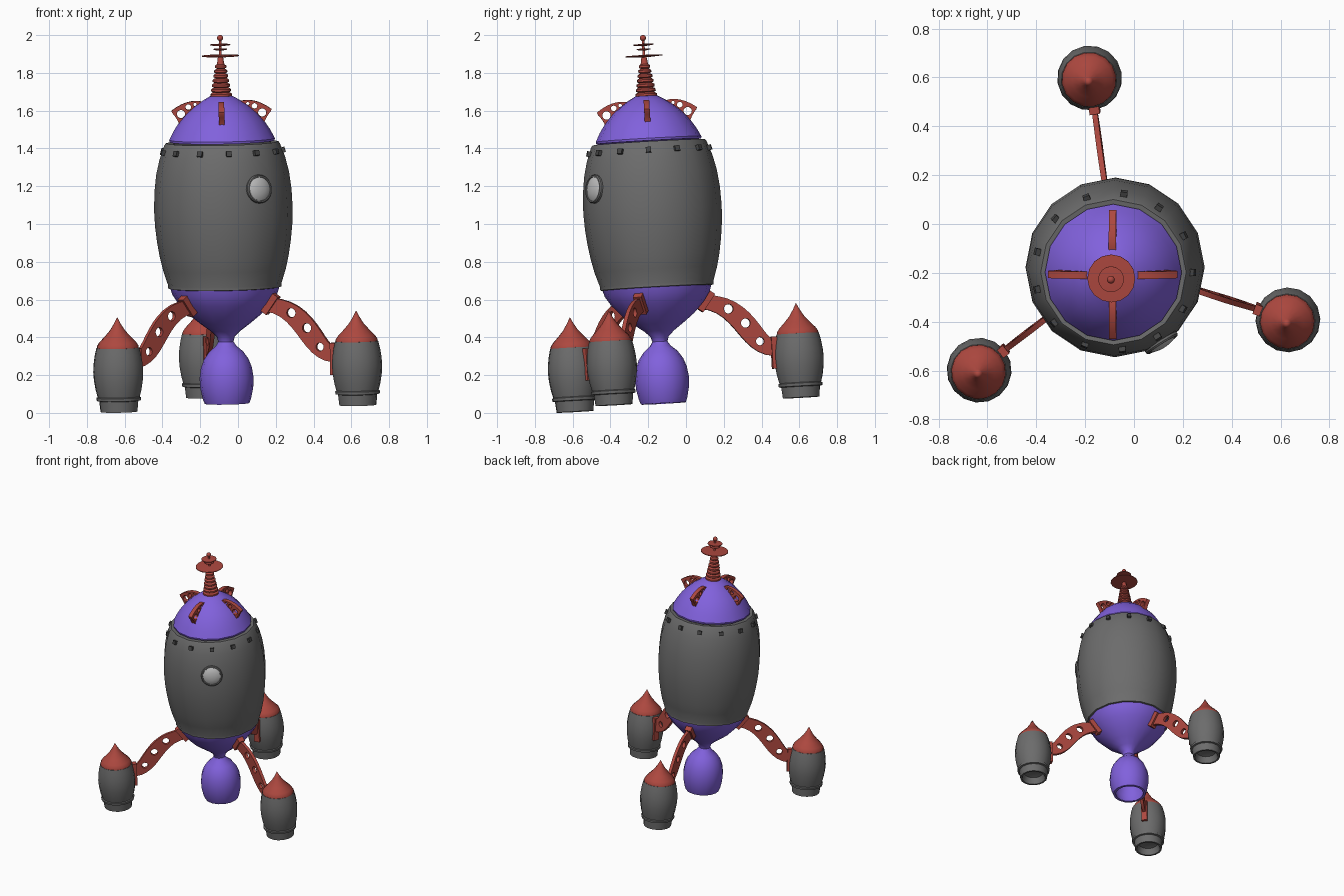
import bpy, bmesh
from math import pi, sin, cos, radians
from mathutils import Matrix, Vector
from mathutils.geometry import interpolate_bezier

if "Cube" in bpy.data.objects:
    bpy.data.objects.remove(bpy.data.objects["Cube"])

# The whole rocket leans slightly: local z axis is the hull axis
LEAN = Matrix.Translation((-0.057, -0.117, 0)) @ Vector((0, 0, 1)).rotation_difference(
    Vector((-0.019, -0.056, 1))).to_matrix().to_4x4()


def material(name, rgb):
    m = bpy.data.materials.new(name)
    m.diffuse_color = (*rgb, 1)
    m.use_nodes = True
    m.node_tree.nodes["Principled BSDF"].inputs["Base Color"].default_value = m.diffuse_color
    return m


RED = material("red", (0.42, 0.065, 0.05))
PURPLE = material("purple", (0.22, 0.12, 0.72))
GREY = material("hull_grey", (0.15, 0.15, 0.15))
DARK = material("dark_grey", (0.06, 0.06, 0.06))
LIGHT = material("light_grey", (0.5, 0.5, 0.5))


def spin(deg):
    return Matrix.Rotation(radians(deg), 4, 'Z')


def finish(name, mesh, mat, local=Matrix(), smooth=True):
    mesh.materials.clear()
    mesh.materials.append(mat)
    ob = bpy.data.objects.new(name, mesh)
    bpy.context.collection.objects.link(ob)
    ob.matrix_world = LEAN @ local
    if smooth:
        bpy.ops.object.select_all(action='DESELECT')
        ob.select_set(True)
        bpy.context.view_layer.objects.active = ob
        bpy.ops.object.shade_smooth_by_angle(angle=radians(35))
    return ob


def lathe(name, profile, mat, local=Matrix(), sides=16):
    """Revolve (radius, z) points about z."""
    bm = bmesh.new()
    rings = [[bm.verts.new((r * cos(2 * pi * i / sides), r * sin(2 * pi * i / sides), z))
              for i in range(sides)] for r, z in profile]
    for a, b in zip(rings, rings[1:]):
        for i in range(sides):
            j = (i + 1) % sides
            bm.faces.new((a[i], a[j], b[j], b[i]))
    bmesh.ops.remove_doubles(bm, verts=bm.verts, dist=1e-5)
    bmesh.ops.recalc_face_normals(bm, faces=bm.faces)
    mesh = bpy.data.meshes.new(name)
    bm.to_mesh(mesh)
    bm.free()
    return finish(name, mesh, mat, local)


def box(name, size, mat, local):
    bm = bmesh.new()
    bmesh.ops.create_cube(bm, size=1, matrix=Matrix.Diagonal((*size, 1)))
    mesh = bpy.data.meshes.new(name)
    bm.to_mesh(mesh)
    bm.free()
    return finish(name, mesh, mat, local, smooth=False)


def plate(name, outline, holes, thick, mat, local):
    """Flat (radius, z) plate with round holes, made from a filled 2D curve."""
    cu = bpy.data.curves.new(name, 'CURVE')
    cu.dimensions = '2D'
    cu.fill_mode = 'BOTH'
    cu.extrude = thick / 2
    loops = [outline] + [[(x + r * cos(pi * k / 8), z + r * sin(pi * k / 8)) for k in range(16)]
                         for x, z, r in holes]
    for pts in loops:
        sp = cu.splines.new('POLY')
        sp.points.add(len(pts) - 1)
        for p, (x, z) in zip(sp.points, pts):
            p.co = (x, z, 0, 1)
        sp.use_cyclic_u = True
    tmp = bpy.data.objects.new(name + "_curve", cu)
    bpy.context.collection.objects.link(tmp)
    dg = bpy.context.evaluated_depsgraph_get()
    mesh = bpy.data.meshes.new_from_object(tmp.evaluated_get(dg))
    bpy.data.objects.remove(tmp)
    return finish(name, mesh, mat, local @ Matrix.Rotation(pi / 2, 4, 'X'))


def bez(a, b, c, d, n=12):
    return [(v.x, v.y) for v in interpolate_bezier(*[Vector((*p, 0)) for p in (a, b, c, d)], n)]


# Hull
lathe("hull", [(0.26, 0.675), (0.285, 0.662), (0.3, 0.665), (0.3, 0.682), (0.325, 0.76), (0.341, 0.83),
               (0.354, 0.91), (0.363, 0.99), (0.367, 1.08), (0.363, 1.18), (0.352, 1.27),
               (0.333, 1.35), (0.306, 1.425), (0.298, 1.435), (0.26, 1.43)], GREY)

# Nose dome
lathe("nose_dome", [(0, 1.44), (0.278, 1.44), (0.28, 1.452), (0.255, 1.5), (0.222, 1.55), (0.185, 1.592),
                    (0.143, 1.628), (0.1, 1.657), (0.06, 1.68), (0, 1.685)], PURPLE)

# Tail cone and hollow main nozzle
lathe("tail_cone_and_nozzle",
      [(0, 0.668), (0.29, 0.668), (0.278, 0.63), (0.245, 0.58), (0.19, 0.52), (0.13, 0.472), (0.08, 0.435),
       (0.048, 0.405), (0.04, 0.378), (0.055, 0.355), (0.09, 0.325), (0.118, 0.285), (0.135, 0.24),
       (0.143, 0.185), (0.14, 0.13), (0.128, 0.075), (0.118, 0.05), (0.1, 0.05),
       (0.112, 0.11), (0.09, 0.2), (0, 0.25)], PURPLE)

# Rivets around the hull top
for i in range(13):
    box(f"rivet_{i + 1}", (0.03, 0.028, 0.028), DARK,
        spin(82.4 + i * 360 / 13) @ Matrix.Translation((0.318, 0, 1.388)) @ Matrix.Rotation(-0.28, 4, 'Y'))

# Porthole: rim and domed glass, facing outwards
port = spin(-57.6) @ Matrix.Translation((0.352, 0, 1.2)) @ Matrix.Rotation(pi / 2 - 0.12, 4, 'Y')
lathe("porthole_rim", [(0.076, -0.03), (0.076, 0.01), (0.071, 0.017), (0.064, 0.017), (0.06, 0.008)],
      GREY, port, 24)
lathe("porthole_glass", [(0.067, -0.02), (0.065, 0.012), (0.05, 0.021), (0.028, 0.027), (0, 0.03)],
      LIGHT, port, 24)

# Antenna: ribbed spire, discs and ball
ribs = [(0, 1.67)]
for i in range(7):
    r, z = 0.057 - 0.0045 * i, 1.675 + 0.025 * i
    ribs += [(r - 0.01, z), (r, z + 0.006), (r, z + 0.017), (r - 0.01, z + 0.024)]
ribs += [(0.019, 1.853), (0.014, 1.885), (0.007, 1.9), (0.007, 1.985), (0, 1.985)]
lathe("antenna_spire", ribs, RED)
for i, (r, z) in enumerate([(0.098, 1.893), (0.036, 1.928), (0.053, 1.952)]):
    lathe(f"antenna_disc_{i + 1}", [(0, z - 0.008), (r * 0.4, z - 0.006), (r, z - 0.002), (r, z + 0.003), (0, z + 0.006)], RED)
lathe("antenna_ball", [(0.016 * sin(pi * k / 8), 1.988 - 0.016 * cos(pi * k / 8)) for k in range(9)], RED)

# Four pierced fins on the dome
fin = (bez((0.1, 0), (0.14, 0.012), (0.2, 0.005), (0.265, -0.045), 8)
       + bez((0.262, -0.055), (0.24, -0.08), (0.23, -0.1), (0.222, -0.125), 5)
       + bez((0.205, -0.12), (0.185, -0.075), (0.15, -0.045), (0.1, -0.015), 8))
for i in range(4):
    plate(f"dome_fin_{i + 1}", [(x, z + 1.652) for x, z in fin],
          [(0.215, 1.589, 0.022), (0.175, 1.625, 0.015), (0.14, 1.638, 0.009)],
          0.03, RED, spin(90 * i))

# Three legs, each with brackets and a booster pod
leg = (bez((0.25, 0.61), (0.5, 0.61), (0.55, 0.37), (0.61, 0.355))
       + bez((0.61, 0.27), (0.42, 0.285), (0.42, 0.52), (0.225, 0.54)))
leg_holes = [(0.376, 0.532, 0.025), (0.463, 0.452, 0.025), (0.535, 0.352, 0.022)]
pod_shell = [(0, 0.11), (0.07, 0.09), (0.085, 0.043), (0.098, 0.043), (0.104, 0.1), (0.117, 0.103),
             (0.119, 0.118), (0.112, 0.122), (0.122, 0.16), (0.13, 0.21), (0.133, 0.255), (0.13, 0.3),
             (0.123, 0.345), (0.114, 0.382), (0, 0.386)]
pod_cap = [(0, 0.38), (0.112, 0.38), (0.111, 0.392), (0.098, 0.412), (0.068, 0.443),
           (0.04, 0.475), (0.018, 0.51), (0, 0.545)]
for name, deg in (("back", 99.3), ("left", 219.3), ("right", 339.3)):
    s = spin(deg)
    plate(f"{name}_leg", leg, leg_holes, 0.022, RED, s)
    box(f"{name}_hull_bracket", (0.035, 0.048, 0.115), RED,
        s @ Matrix.Translation((0.258, 0, 0.578)) @ Matrix.Rotation(0.64, 4, 'Y'))
    box(f"{name}_pod_bracket", (0.03, 0.042, 0.17), RED, s @ Matrix.Translation((0.61, 0, 0.288)))
    at_pod = s @ Matrix.Translation((0.74, 0, 0))
    lathe(f"{name}_pod_shell", pod_shell, GREY, at_pod)
    lathe(f"{name}_pod_cap", pod_cap, RED, at_pod)
